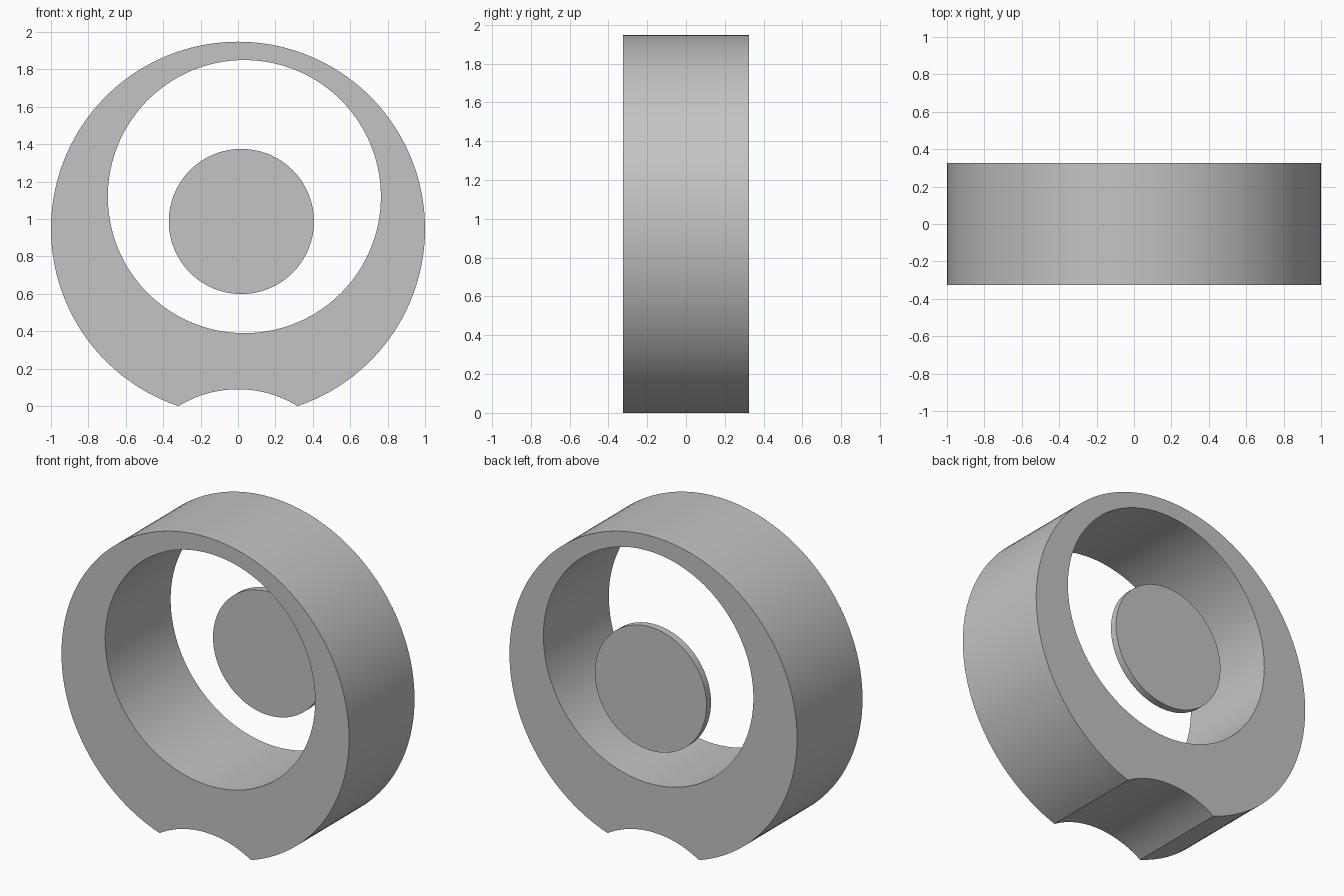
import bpy, bmesh
from math import sin, cos, atan2, sqrt, tau, radians
from mathutils import Vector

if "Cube" in bpy.data.objects:
    bpy.data.objects.remove(bpy.data.objects["Cube"])

grey = bpy.data.materials.new("plain grey")
grey.use_nodes = True
grey.diffuse_color = (0.55, 0.55, 0.55, 1)
grey.node_tree.nodes["Principled BSDF"].inputs["Base Color"].default_value = grey.diffuse_color

HALF_DEPTH = 0.325


def arc(cx, cz, r, start, end, steps):
    """Points (x, z) along an arc, both ends included."""
    angles = [start + (end - start) * i / steps for i in range(steps + 1)]
    return [Vector((cx + r * cos(a), cz + r * sin(a))) for a in angles]


def finish(name, bm):
    bmesh.ops.recalc_face_normals(bm, faces=bm.faces)
    mesh = bpy.data.meshes.new(name)
    bm.to_mesh(mesh)
    bm.free()
    mesh.materials.append(grey)
    obj = bpy.data.objects.new(name, mesh)
    bpy.context.collection.objects.link(obj)
    bpy.ops.object.select_all(action="DESELECT")
    obj.select_set(True)
    bpy.context.view_layer.objects.active = obj
    bpy.ops.object.shade_smooth_by_angle(angle=radians(30))


def add_loop(bm, points, y):
    return [bm.verts.new((p.x, y, p.y)) for p in points]


def bridge(bm, a, b):
    for i in range(len(a)):
        j = (i + 1) % len(a)
        bm.faces.new((a[i], a[j], b[j], b[i]))


# Ring: round outline with a shallow arched notch underneath
outer_z, notch_half, notch_rise = 0.948, 0.318, 0.09
corner = atan2(-outer_z, notch_half)
outline = arc(0, outer_z, 1, corner, tau / 2 - corner, 128)
notch_r = (notch_half ** 2 + notch_rise ** 2) / (2 * notch_rise)
notch_z = notch_rise - notch_r
side = atan2(-notch_z, notch_half)
outline += arc(0, notch_z, notch_r, tau / 2 - side, side, 24)[1:-1]

# Off-centre round opening, its points lined up with the outline
hole_centre, hole_r = Vector((0.034, 1.12)), 0.73
opening = [hole_centre + (p - hole_centre).normalized() * hole_r for p in outline]

bm = bmesh.new()
loops = [add_loop(bm, pts, y) for pts, y in (
    (outline, -HALF_DEPTH), (outline, HALF_DEPTH),
    (opening, HALF_DEPTH), (opening, -HALF_DEPTH))]
for k in range(4):
    bridge(bm, loops[k], loops[(k + 1) % 4])
finish("outer_ring", bm)

# Thin floating disc, flush with the back of the ring
rim = arc(0.018, 0.987, 0.388, 0, tau, 96)[:-1]
bm = bmesh.new()
front = add_loop(bm, rim, HALF_DEPTH - 0.045)
back = add_loop(bm, rim, HALF_DEPTH)
bridge(bm, front, back)
bm.faces.new(front)
bm.faces.new(back)
finish("centre_disc", bm)
